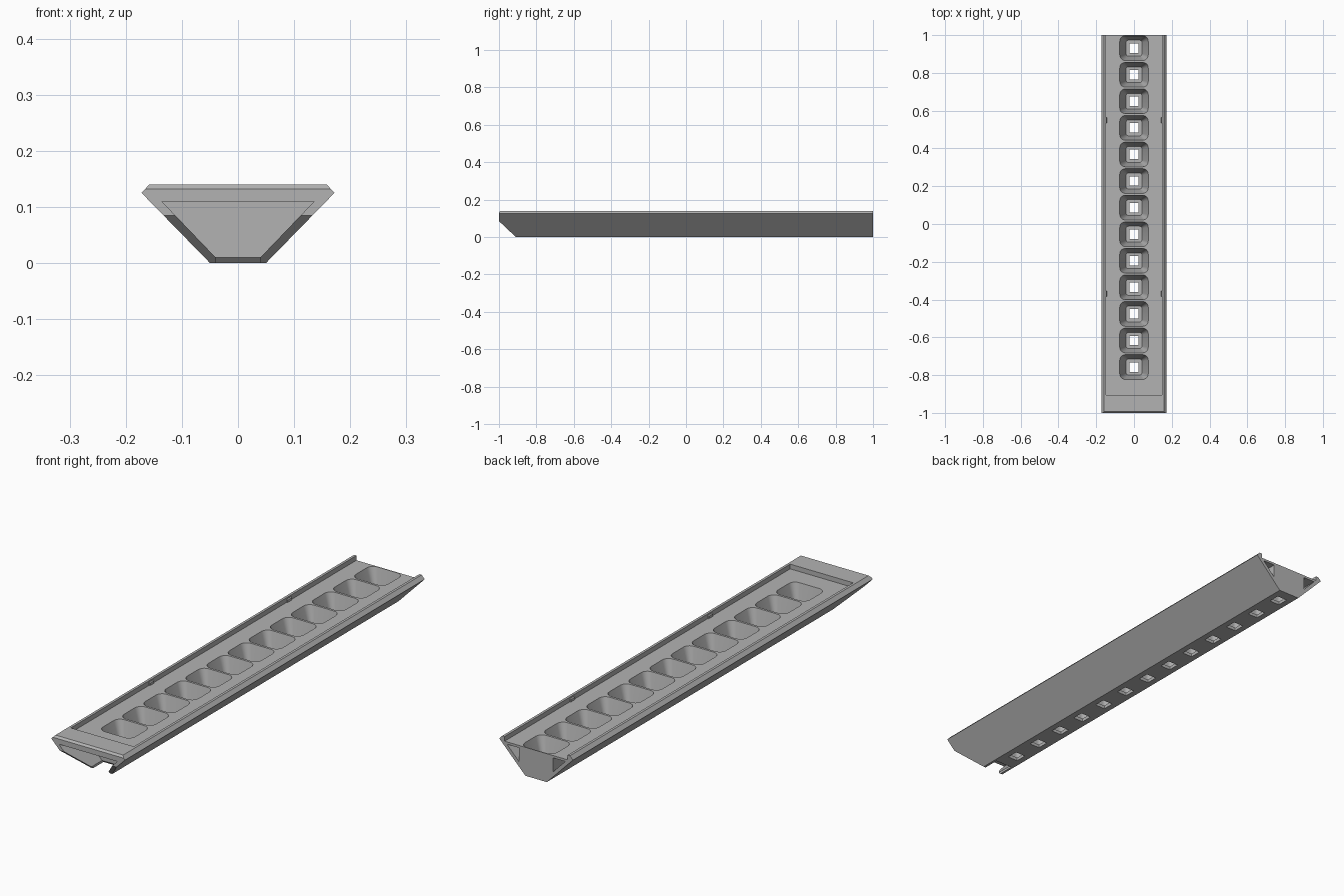
import bpy, bmesh, math
from mathutils import Vector

if "Cube" in bpy.data.objects:
    bpy.data.objects.remove(bpy.data.objects["Cube"])

grey = bpy.data.materials.new("plain_grey")
grey.diffuse_color = (0.45, 0.45, 0.45, 1)
grey.use_nodes = True
grey.node_tree.nodes["Principled BSDF"].inputs["Base Color"].default_value = grey.diffuse_color


def finish(bm, name):
    bmesh.ops.recalc_face_normals(bm, faces=bm.faces)
    me = bpy.data.meshes.new(name)
    bm.to_mesh(me)
    bm.free()
    me.materials.append(grey)
    ob = bpy.data.objects.new(name, me)
    bpy.context.collection.objects.link(ob)
    return ob


def bar(name, profile, y0, y1, cuts=()):
    """Extrude an x-z profile along y, then trim it with (point, outward normal) planes."""
    bm = bmesh.new()
    face = bm.faces.new([bm.verts.new((x, y0, z)) for x, z in profile])
    ext = bmesh.ops.extrude_face_region(bm, geom=[face])["geom"]
    bmesh.ops.translate(bm, vec=(0, y1 - y0, 0),
                        verts=[g for g in ext if isinstance(g, bmesh.types.BMVert)])
    # keep the first cap so the bar is closed
    if not face.is_valid:
        bmesh.ops.holes_fill(bm, edges=bm.edges)
    for point, normal in cuts:
        geom = bm.verts[:] + bm.edges[:] + bm.faces[:]
        res = bmesh.ops.bisect_plane(bm, geom=geom, plane_co=point,
                                     plane_no=Vector(normal).normalized(), clear_outer=True)
        edges = [g for g in res["geom_cut"] if isinstance(g, bmesh.types.BMEdge)]
        if edges:
            bmesh.ops.edgeloop_fill(bm, edges=edges)
    return finish(bm, name)


def both(half):
    """Complete a right-hand profile with its mirror image."""
    return half + [(-x, z) for x, z in reversed(half)]


def rounded(hx, hy, r, z, yc, steps=5):
    pts = []
    for k, (sx, sy) in enumerate([(1, 1), (-1, 1), (-1, -1), (1, -1)]):
        for i in range(steps + 1):
            a = math.pi / 2 * (k + i / steps)
            pts.append((sx * (hx - r) + r * math.cos(a),
                        yc + sy * (hy - r) + r * math.sin(a), z))
    return pts


def loft(bm, low, high):
    a = [bm.verts.new(p) for p in low]
    b = [bm.verts.new(p) for p in high]
    n = len(a)
    for i in range(n):
        bm.faces.new((a[i], a[(i + 1) % n], b[(i + 1) % n], b[i]))
    bm.faces.new(a[::-1])
    bm.faces.new(b)


# Trims at the front: slanted underside and small bevel on the top edge
MITRE = ((0, -1, 0.085), (0, -0.085, -0.09))
BEVEL = ((0, -1, 0.132), (0, -1, 1))

# Sloping side walls with raised rims
wall = [(0.04, 0), (0.05, 0), (0.172, 0.125), (0.158, 0.14), (0.147, 0.14),
        (0.147, 0.12), (0.136, 0.11), (0.04, 0.01)]
for side, s in (("right", 1), ("left", -1)):
    bar(side + "_wall", [(s * x, z) for x, z in wall], -1, 1, (MITRE, BEVEL))
    # Small snap tabs inside the rim
    for i, y in enumerate((0.55, -0.37)):
        bar(f"{side}_tab_{i}", [(s * 0.15, 0.118), (s * 0.143, 0.118),
                                (s * 0.143, 0.13), (s * 0.15, 0.136)], y - 0.014, y + 0.014)

# Front rim, strip of deck behind it, and the bulkhead below
bar("front_rim", both([(0.136, 0.11), (0.147, 0.12), (0.147, 0.14)]), -1, -0.905, (BEVEL,))
bar("front_deck", both([(0.136, 0.11), (0.147, 0.12)]), -0.905, -0.84)
bar("bulkhead", both([(0.042, 0), (0.143, 0.112)]), -0.85, -0.838,
    (((0, -0.85, 0.01), (0, -1, -1)),))

# Deck and central block holding the row of wells
core = bar("well_block", both([(0.04, 0), (0.04, 0.01), (0.08, 0.045), (0.08, 0.11),
                               (0.136, 0.11), (0.147, 0.12)]), -0.84, 1)

# Cutters: tapered rounded wells and square drain holes
wells, drains = bmesh.new(), bmesh.new()
for i in range(13):
    y = 0.931 - i * 0.1407
    slope = 0.02 / 0.106
    loft(wells, rounded(0.042, 0.042, 0.012, 0.014, y),
         rounded(0.0715 + 0.0295 * slope, 0.066 + 0.0005, 0.03, 0.125, y))
    sq = [(0.024, 0.025), (-0.024, 0.025), (-0.024, -0.025), (0.024, -0.025)]
    loft(drains, [(x, y + d, -0.02) for x, d in sq], [(x, y + d, 0.03) for x, d in sq])
cutters = [finish(wells, "well_cutter"), finish(drains, "drain_cutter")]
for c in cutters:
    c.hide_render = True
    mod = core.modifiers.new(c.name, "BOOLEAN")
    mod.operation = "DIFFERENCE"
    mod.solver = "EXACT"
    mod.object = c

# Bake the cuts and drop the cutters
dg = bpy.context.evaluated_depsgraph_get()
core.data = bpy.data.meshes.new_from_object(core.evaluated_get(dg))
core.modifiers.clear()
for c in cutters:
    bpy.data.objects.remove(c)

# Smooth the rounded well corners, keep edges sharp
bpy.context.view_layer.objects.active = core
core.select_set(True)
bpy.ops.object.shade_smooth_by_angle(angle=math.radians(30))
